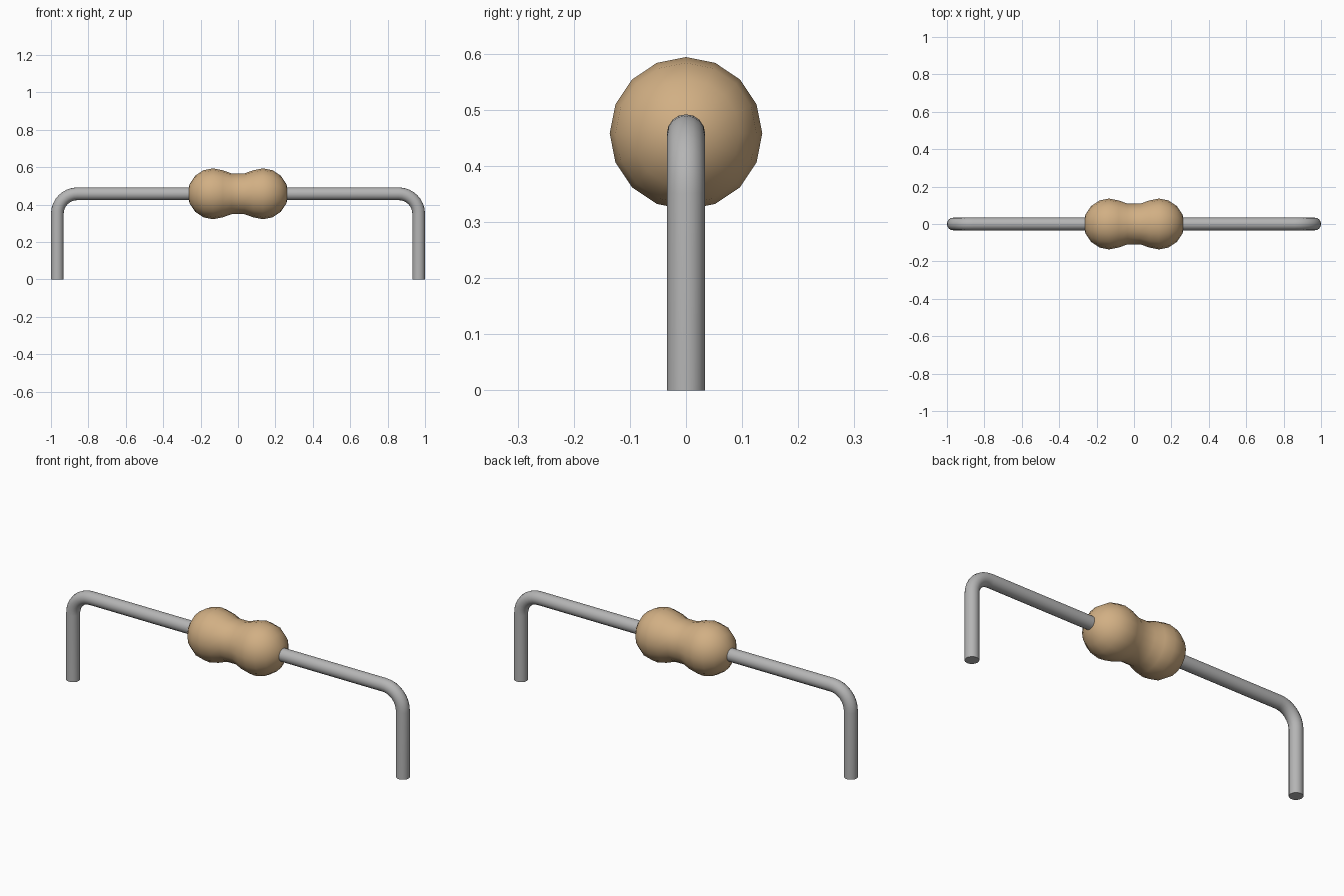
import bpy
import bmesh
from math import sin, cos, pi, radians
from mathutils import Matrix, Vector

if "Cube" in bpy.data.objects:
    bpy.data.objects.remove(bpy.data.objects["Cube"], do_unlink=True)

AXIS_Z = 0.458      # height of the body axis
WIRE_R = 0.034
LEG_X = 1 - WIRE_R
BEND_R = 0.107
BULB_X, BULB_R = 0.133, 0.136


def material(name, colour):
    mat = bpy.data.materials.new(name)
    mat.use_nodes = True
    mat.diffuse_color = colour
    mat.node_tree.nodes["Principled BSDF"].inputs["Base Color"].default_value = colour
    return mat


def finish(obj, mat, angle):
    obj.data.materials.append(mat)
    bpy.ops.object.select_all(action='DESELECT')
    obj.select_set(True)
    bpy.context.view_layer.objects.active = obj
    bpy.ops.object.shade_smooth_by_angle(angle=radians(angle))


def make_object(name, bm):
    bmesh.ops.recalc_face_normals(bm, faces=bm.faces)
    mesh = bpy.data.meshes.new(name)
    bm.to_mesh(mesh)
    bm.free()
    obj = bpy.data.objects.new(name, mesh)
    bpy.context.collection.objects.link(obj)
    return obj


def loft(bm, rings):
    """Bridge consecutive vertex rings and cap both ends."""
    for a, b in zip(rings, rings[1:]):
        n = len(a)
        for i in range(n):
            j = (i + 1) % n
            bm.faces.new((a[i], a[j], b[j], b[i]))
    bm.faces.new(rings[0])
    bm.faces.new(rings[-1])


def ring(bm, centre, side, up, radius, n=16):
    return [bm.verts.new(centre + radius * (cos(2 * pi * i / n) * up + sin(2 * pi * i / n) * side))
            for i in range(n)]


tan = material("tan_ceramic", (0.64, 0.43, 0.23, 1))
grey = material("grey_metal", (0.46, 0.46, 0.46, 1))

# Body: two rounded bulbs joined by a narrow waist, turned around x
half = [(0.035, 0.109), (0.082, 0.126)]
half += [(BULB_X + BULB_R * sin(a), BULB_R * cos(a)) for a in (k * pi / 8 for k in range(4))]
half.append((BULB_X + BULB_R, 0.012))
profile = [(-x, r) for x, r in reversed(half)] + half
bm = bmesh.new()
loft(bm, [ring(bm, Vector((x, 0, AXIS_Z)), Vector((0, 1, 0)), Vector((0, 0, 1)), r)
          for x, r in profile])
finish(make_object("body", bm), tan, 60)

# Wire leads: straight run, rounded bend, leg down to the ground
for name, sign in (("left_lead", 1), ("right_lead", -1)):
    bm = bmesh.new()
    stations = [(0.2, AXIS_Z, 0)]
    for k in range(9):
        a = k * pi / 16
        stations.append((LEG_X - BEND_R + BEND_R * sin(a), AXIS_Z - BEND_R + BEND_R * cos(a), a))
    stations.append((LEG_X, 0, pi / 2))
    loft(bm, [ring(bm, Vector((x, 0, z)), Vector((0, 1, 0)), Vector((sin(a), 0, cos(a))), WIRE_R)
              for x, z, a in stations])
    bm.transform(Matrix.Diagonal((sign, 1, 1, 1)))
    finish(make_object(name, bm), grey, 40)
